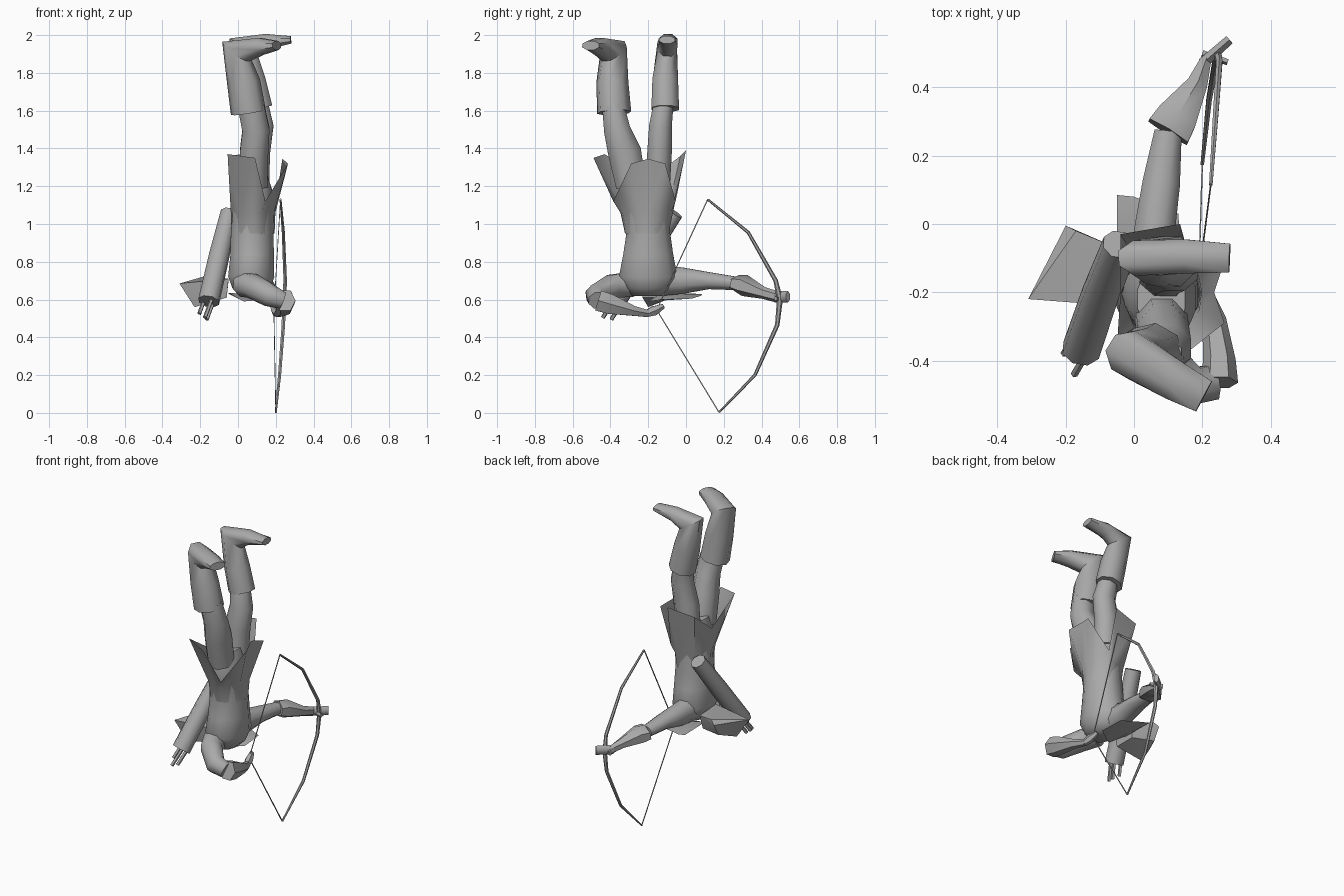
import bpy, bmesh, math
from mathutils import Vector

grey = bpy.data.materials.new("plain grey")
grey.diffuse_color = (0.4, 0.4, 0.4, 1)


def finish(name, bm, angle=50):
    bmesh.ops.recalc_face_normals(bm, faces=bm.faces)
    me = bpy.data.meshes.new(name)
    bm.to_mesh(me)
    bm.free()
    ob = bpy.data.objects.new(name, me)
    bpy.context.collection.objects.link(ob)
    me.materials.append(grey)
    bpy.ops.object.select_all(action='DESELECT')
    ob.select_set(True)
    bpy.context.view_layer.objects.active = ob
    bpy.ops.object.shade_smooth_by_angle(angle=math.radians(angle))
    return ob


def bridge(bm, rings):
    for a, b in zip(rings, rings[1:]):
        n = len(a)
        for i in range(n):
            j = (i + 1) % n
            bm.faces.new((a[i], a[j], b[j], b[i]))


def tube(name, path, side, sides=8, angle=50):
    """path: (x, y, z, half width along side, half height)"""
    bm = bmesh.new()
    pts = [Vector(p[:3]) for p in path]
    angles = [2 * math.pi * (i + 0.5) / sides for i in range(sides)]
    cmax = max(abs(math.cos(a)) for a in angles)
    smax = max(abs(math.sin(a)) for a in angles)
    rings = []
    for k, p in enumerate(path):
        d0 = (pts[k] - pts[max(k - 1, 0)]).normalized()
        d1 = (pts[min(k + 1, len(pts) - 1)] - pts[k]).normalized()
        t = (d0 + d1).normalized()
        s = Vector(side)
        s = (s - t * s.dot(t)).normalized()
        u = t.cross(s)
        rings.append([bm.verts.new(pts[k] + s * p[3] * math.cos(a) / cmax
                                   + u * p[4] * math.sin(a) / smax) for a in angles])
    bridge(bm, rings)
    bm.faces.new(rings[0])
    bm.faces.new(rings[-1])
    return finish(name, bm, angle)


def hull(name, pts):
    bm = bmesh.new()
    for p in pts:
        bm.verts.new(p)
    bmesh.ops.convex_hull(bm, input=bm.verts)
    return finish(name, bm, 30)


# Torso, upside down: hips at the top, neck at the bottom
tube("torso", [(0.08, -0.22, 1.27, 0.07, 0.10), (0.085, -0.22, 1.18, 0.095, 0.13),
               (0.08, -0.205, 1.06, 0.108, 0.122), (0.075, -0.20, 0.95, 0.113, 0.116),
               (0.075, -0.20, 0.84, 0.115, 0.132), (0.07, -0.20, 0.72, 0.122, 0.155),
               (0.07, -0.20, 0.66, 0.10, 0.125), (0.07, -0.20, 0.62, 0.06, 0.085)],
     (1, 0, 0), 12)

# Tunic skirt: flows out of the waist into flared panels with notches between them
rim = [(0.265, -0.29, 1.32), (0.235, -0.2, 1.345), (0.265, -0.11, 1.32), (0.15, -0.055, 1.12),
       (0.135, 0.0, 1.39), (-0.04, -0.03, 1.36), (-0.04, -0.21, 1.22),
       (-0.055, -0.43, 1.37), (0.09, -0.49, 1.35), (0.145, -0.385, 1.12)]
bm = bmesh.new()
rings = []
for z, rx, ry in ((0.95, 0.114, 0.118), (1.06, 0.118, 0.142)):
    ring = []
    for x, y, _ in rim:
        a = math.atan2((y + 0.21) / 0.15, (x - 0.085) / 0.12)
        ring.append(bm.verts.new((0.08 + rx * math.cos(a), -0.205 + ry * math.sin(a), z)))
    rings.append(ring)
bridge(bm, rings + [[bm.verts.new(p) for p in rim]])
finish("tunic_skirt", bm, 60)

# Legs and boots
tube("right_leg", [(0.08, -0.29, 1.2, 0.075, 0.08), (0.085, -0.325, 1.38, 0.075, 0.088),
                   (0.095, -0.365, 1.5, 0.072, 0.07), (0.07, -0.385, 1.62, 0.07, 0.058)], (1, 0, 0))
tube("left_leg", [(0.09, -0.15, 1.2, 0.075, 0.065), (0.095, -0.14, 1.38, 0.075, 0.065),
                  (0.12, -0.135, 1.52, 0.068, 0.06), (0.1, -0.12, 1.63, 0.06, 0.053)], (1, 0, 0))
tube("right_boot", [(0.055, -0.38, 1.59, 0.083, 0.088), (0.03, -0.39, 1.75, 0.078, 0.083),
                    (-0.005, -0.385, 1.915, 0.066, 0.09), (0.12, -0.46, 1.94, 0.058, 0.045),
                    (0.205, -0.505, 1.945, 0.05, 0.024)], (0.5, 0.87, 0))
tube("left_boot", [(0.105, -0.11, 1.61, 0.073, 0.078), (0.07, -0.11, 1.76, 0.068, 0.076),
                   (0.03, -0.1, 1.935, 0.052, 0.088), (0.15, -0.095, 1.965, 0.05, 0.042),
                   (0.28, -0.1, 1.975, 0.042, 0.02)], (0, 1, 0))

# Bow arm, flared cuff and fist
tube("bow_arm", [(0.06, -0.13, 0.70, 0.07, 0.08), (0.06, -0.02, 0.70, 0.06, 0.07),
                 (0.08, 0.12, 0.70, 0.055, 0.045), (0.1, 0.27, 0.685, 0.04, 0.035)], (1, 0, 0))
tube("bow_cuff", [(0.10, 0.27, 0.685, 0.066, 0.045), (0.125, 0.31, 0.675, 0.06, 0.058),
                  (0.185, 0.41, 0.635, 0.03, 0.032), (0.21, 0.48, 0.615, 0.016, 0.03)], (1, -0.4, 0), 6)
tube("bow_hand", [(0.2, 0.47, 0.615, 0.016, 0.03), (0.28, 0.54, 0.615, 0.014, 0.03)], (0.5, -0.6, 0), 6)
tube("bow_thumb", [(0.2, 0.5, 0.605, 0.012, 0.02), (0.275, 0.475, 0.605, 0.01, 0.012)], (0, 1, 0), 5)

# Drawing arm bent at the elbow, with its cuff and hand
tube("drawing_arm", [(0.04, -0.29, 0.68, 0.065, 0.07), (0.08, -0.39, 0.67, 0.062, 0.062),
                     (0.17, -0.475, 0.62, 0.058, 0.057), (0.235, -0.465, 0.595, 0.045, 0.05)], (0, 0, 1))
tube("drawing_cuff", [(0.25, -0.465, 0.595, 0.055, 0.055), (0.25, -0.40, 0.575, 0.052, 0.048),
                      (0.235, -0.28, 0.54, 0.026, 0.035), (0.21, -0.20, 0.525, 0.018, 0.02)], (0, 0, 1), 6)
tube("drawing_hand", [(0.21, -0.21, 0.525, 0.018, 0.02), (0.2, -0.17, 0.54, 0.025, 0.025),
                      (0.185, -0.12, 0.565, 0.012, 0.015)], (0, 0, 1), 6)

# Hood hanging behind the shoulders, and collar
hull("hood", [(-0.31, -0.22, 0.685), (-0.2, -0.005, 0.70), (-0.17, -0.02, 0.725), (-0.23, -0.2, 0.56),
              (-0.20, -0.05, 0.62), (-0.05, -0.07, 0.70), (-0.05, -0.24, 0.71),
              (-0.06, -0.23, 0.61), (-0.06, -0.09, 0.61)])
hull("collar", [(-0.05, 0.085, 0.63), (0, 0.08, 0.62), (0.13, 0.03, 0.605), (0.14, -0.13, 0.60),
                (0.03, -0.2, 0.59), (-0.05, -0.13, 0.635), (0.05, -0.08, 0.63)])

# Quiver and its arrows
tube("quiver", [(-0.045, -0.06, 1.06, 0.045, 0.045), (-0.10, -0.21, 0.83, 0.052, 0.05),
                (-0.155, -0.37, 0.59, 0.054, 0.05)], (1, 0, 0.1))
for i, (dx, dy, dz) in enumerate([(-0.03, 0.03, 0.02), (0.0, -0.03, 0.0), (0.01, 0.015, -0.01)]):
    tube("arrow_%d" % (i + 1), [(-0.14 + dx, -0.35 + dy, 0.60 + dz, 0.011, 0.011),
                                (-0.175 + dx, -0.41 + dy, 0.505 + dz, 0.011, 0.011)], (1, 0, 0), 5)

# Bow limbs and drawn string
tube("bow", [(0.225, 0.115, 1.13, 0.005, 0.006), (0.24, 0.33, 0.955, 0.008, 0.009),
             (0.25, 0.475, 0.70, 0.009, 0.012), (0.245, 0.497, 0.60, 0.011, 0.016),
             (0.24, 0.483, 0.465, 0.009, 0.012), (0.22, 0.365, 0.2, 0.008, 0.009),
             (0.2, 0.175, 0.003, 0.005, 0.005)], (1, 0, 0), 6)
tube("bow_string", [(0.225, 0.115, 1.13, 0.002, 0.003), (0.19, -0.155, 0.545, 0.002, 0.003),
                    (0.2, 0.175, 0.003, 0.002, 0.003)], (1, 0, 0), 4)
